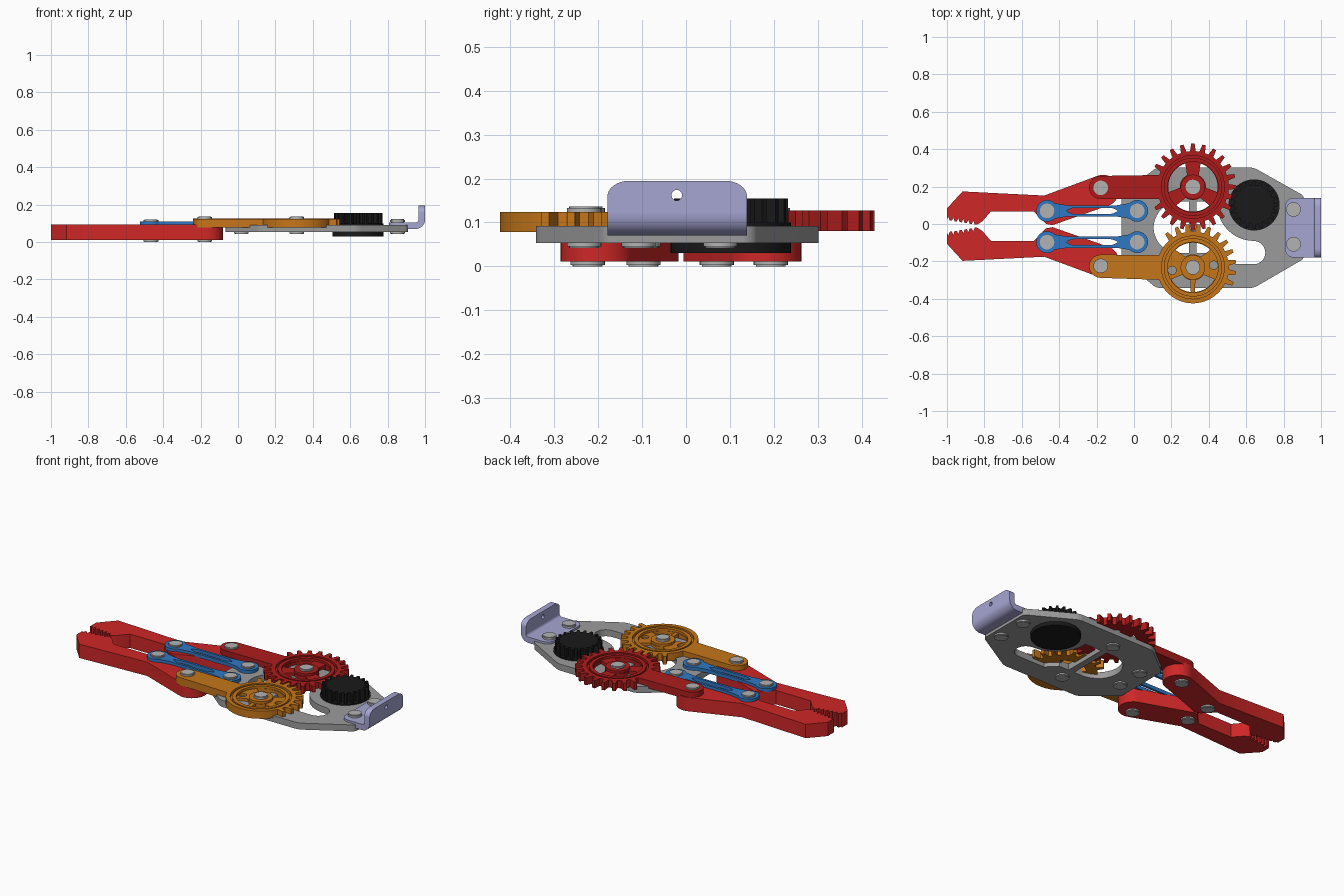
import bpy, bmesh
from math import sin, cos, radians
from mathutils import Matrix, Vector

if "Cube" in bpy.data.objects:
    bpy.data.objects.remove(bpy.data.objects["Cube"])


def material(name, rgb):
    m = bpy.data.materials.new(name)
    m.diffuse_color = (*rgb, 1)
    m.use_nodes = True
    m.node_tree.nodes["Principled BSDF"].inputs["Base Color"].default_value = m.diffuse_color
    return m


RED = material("jaw_red", (0.62, 0.02, 0.02))
DARK_RED = material("gear_red", (0.42, 0.012, 0.012))
ORANGE = material("gear_orange", (0.56, 0.18, 0.01))
BLUE = material("link_blue", (0.03, 0.19, 0.55))
LILAC = material("bracket_lilac", (0.38, 0.38, 0.65))
BLACK = material("motor_black", (0.01, 0.01, 0.01))
STEEL = material("rivet_steel", (0.45, 0.45, 0.45))
GREY = material("plate_grey", (0.33, 0.33, 0.33))


def arc(cx, cy, r, a0=0, a1=360, n=16):
    return [(cx + r * cos(radians(a0 + (a1 - a0) * i / n)),
             cy + r * sin(radians(a0 + (a1 - a0) * i / n))) for i in range(n + 1)]


def circle(cx, cy, r, n=40):
    return arc(cx, cy, r, 0, 360, n)[:-1]


def rounded(pts, radius, only=None):
    """Round the corners of a polygon (all, or the listed ones)."""
    out = []
    for i, p in enumerate(pts):
        p = Vector(p)
        if only is not None and i not in only:
            out.append(tuple(p))
            continue
        a, b = Vector(pts[i - 1]) - p, Vector(pts[(i + 1) % len(pts)]) - p
        a = a.normalized() * min(radius, a.length * 0.48)
        b = b.normalized() * min(radius, b.length * 0.48)
        for k in range(9):
            t = k / 8
            # weighted curve close to a circular arc
            w = [(1 - t) ** 2, 1.414 * t * (1 - t), t * t]
            out.append(tuple(p + (a * w[0] + b * w[2]) / sum(w)))
    return out


def part(name, mat, layers):
    """Join flat layers (loops, low, high[, matrix]); inner loops become holes."""
    bm = bmesh.new()
    for loops, lo, hi, *mx in layers:
        cu = bpy.data.curves.new("tmp", 'CURVE')
        cu.dimensions, cu.fill_mode, cu.extrude = '2D', 'BOTH', (hi - lo) / 2
        for loop in loops:
            s = cu.splines.new('POLY')
            s.points.add(len(loop) - 1)
            for pt, (x, y) in zip(s.points, loop):
                pt.co = (x, y, 0, 1)
            s.use_cyclic_u = True
        ob = bpy.data.objects.new("tmp", cu)
        bpy.context.collection.objects.link(ob)
        dg = bpy.context.evaluated_depsgraph_get()
        me = bpy.data.meshes.new_from_object(ob.evaluated_get(dg))
        bpy.data.objects.remove(ob)
        me.transform(Matrix.Translation((0, 0, (lo + hi) / 2)))
        if mx:
            me.transform(mx[0])
        layer = bmesh.new()
        layer.from_mesh(me)
        bmesh.ops.remove_doubles(layer, verts=layer.verts, dist=1e-5)
        bmesh.ops.recalc_face_normals(layer, faces=layer.faces)
        layer.to_mesh(me)
        layer.free()
        bm.from_mesh(me)
    mesh = bpy.data.meshes.new(name)
    bm.to_mesh(mesh)
    bm.free()
    mesh.materials.clear()
    mesh.materials.append(mat)
    ob = bpy.data.objects.new(name, mesh)
    bpy.context.collection.objects.link(ob)
    return ob


def toothed(cx, cy, root, tip, n, phase, a0, a1, teeth0, teeth1):
    """Gear outline from angle a0 to a1, with teeth only inside teeth0..teeth1."""
    pitch = 360 / n
    pts = []
    for i in range(-n, n + 1):
        c = i * pitch + phase
        for off, r in ((-0.3, root), (-0.15, tip), (0.15, tip), (0.3, root)):
            a = c + off * pitch
            if a0 <= a < a1:
                rr = r if teeth0 <= c <= teeth1 else root
                pts.append((cx + rr * cos(radians(a)), cy + rr * sin(radians(a))))
    return pts


# base plate with two openings divided by a strut
outline = [(-0.067, 0.155), (0.12, 0.302), (0.64, 0.302), (0.91, 0.15),
           (0.91, -0.185), (0.64, -0.342), (0.12, -0.342), (-0.067, -0.19)]
left_hole = rounded([(0.295, 0.12), (0.19, 0.12), (0.105, 0.04), (0.105, -0.08),
                     (0.19, -0.155), (0.295, -0.155)], 0.06, (1, 2, 3, 4))
right_hole = ([(0.335, 0.12)] + arc(0.64, 0.105, 0.195, 176, 268)
              + arc(0.64, -0.153, 0.062, 90, -90) + [(0.46, -0.215), (0.40, -0.155), (0.335, -0.155)])
part("base_plate", GREY, [([rounded(outline, 0.02), left_hole, right_hole], 0.053, 0.092)])

# toothed gripping jaws
AXIS = -0.0115
teeth = []
for i in range(6):
    x = -0.84 - 0.16 * i / 6
    y = -0.004 + 0.026 * i / 6
    teeth += [(x, y), (x - 0.012, y + 0.001), (x - 0.02, y + 0.022)]
jaw = ([(-0.435, -0.006), (-0.47, 0.0), (-0.535, 0.067), (-0.765, 0.067), (-0.81, 0.015)] + teeth
       + [(-1.0, 0.024), (-1.0, 0.083), (-0.917, 0.174), (-0.48, 0.152)]
       + arc(-0.165, 0.178, 0.085, 112, -62))
part("jaw_upper", RED, [([jaw], 0.011, 0.094)])
part("jaw_lower", RED, [([[(x, 2 * AXIS - y) for x, y in jaw]], 0.011, 0.094)])


# drive gears with their arms
def window(cx, cy, mid, half):
    return arc(cx, cy, 0.132, mid - half, mid + half, 12) + arc(cx, cy, 0.07, mid + half * 0.8, mid - half * 0.8, 8)


def gear_arm(name, mat, cy, arm_y, phase, t0, t1, holes, z):
    cx = 0.315
    body = toothed(cx, cy, 0.192, 0.232, 24, phase, -161, 161, t0, t1)
    body += arc(-0.178, arm_y, 0.062, 90, 270, 16)
    part(name, mat, [
        ([body, circle(cx, cy, 0.168)], z, z + 0.046),
        ([circle(cx, cy, 0.17)] + holes, z, z + 0.030),
        ([circle(cx, cy, 0.156), circle(cx, cy, 0.135)], z + 0.025, z + 0.044),
        ([circle(cx, cy, 0.066)], z + 0.001, z + 0.044)])


gear_arm("red_gear_arm", DARK_RED, 0.198, 0.195, 0, -150, 150,
         [window(0.315, 0.198, m, 42) for m in (30, 150, 270)], 0.081)
OY = -0.232
gear_arm("orange_gear_arm", ORANGE, OY, -0.226, 7.5, -25, 128,
         [window(0.315, OY, m, h) for m, h in ((90, 45), (237, 28), (303, 28))]
         + [circle(0.315 + 0.112 * cos(radians(a)), OY + 0.112 * sin(radians(a)), 0.022, 20)
            for a in (6, 188)], 0.078)

# slotted blue links
LINK_A, LINK_B = -0.465, 0.017
link_rows = (0.070, -0.097)
for tag, y in zip(("upper", "lower"), link_rows):
    edge = (arc(LINK_A, y, 0.058, 45, 315, 24) + [(LINK_A + 0.11, y - 0.03), (LINK_B - 0.11, y - 0.03)]
            + arc(LINK_B, y, 0.058, 225, 495, 24) + [(LINK_B - 0.11, y + 0.03), (LINK_A + 0.11, y + 0.03)])
    slot = rounded([(LINK_A + 0.1, y), (LINK_A + 0.135, y + 0.016), (LINK_B - 0.135, y + 0.016),
                    (LINK_B - 0.1, y), (LINK_B - 0.135, y - 0.016), (LINK_A + 0.135, y - 0.016)], 0.01)
    part("link_" + tag, BLUE, [([edge, slot], 0.090, 0.111)])

# motor body and spur gear
MX, MY = 0.642, 0.102
part("motor", BLACK, [
    ([circle(MX, MY, 0.137, 56)], 0.03, 0.1),
    ([toothed(MX, MY, 0.105, 0.13, 20, 0, -180, 179.9, -180, 179)], 0.095, 0.155)])

# bent mounting bracket
UPRIGHT = Matrix(((0, 0, 1, 0), (1, 0, 0, 0), (0, 1, 0, 0), (0, 0, 0, 1)))
SIDEWAYS = Matrix(((1, 0, 0, 0), (0, 0, -1, 0), (0, 1, 0, 0), (0, 0, 0, 1)))
Y0, Y1 = -0.179, 0.139
bend = arc(0.95, 0.12, 0.05, -90, 0, 10) + arc(0.95, 0.12, 0.015, 0, -90, 10)
part("mount_bracket", LILAC, [
    ([rounded([(0.95, Y0), (0.95, Y1), (0.808, Y1), (0.808, Y0)], 0.045, (2, 3))], 0.07, 0.105),
    ([bend], -Y1, -Y0, SIDEWAYS),
    ([rounded([(Y0, 0.12), (Y1, 0.12), (Y1, 0.195), (Y0, 0.195)], 0.05, (2, 3)),
      circle(-0.021, 0.162, 0.012, 20)], 0.965, 1.0, UPRIGHT)])

# rivets
rivets = [(-0.178, 0.193, 0.0, 0.136), (-0.178, -0.224, 0.0, 0.136),
          (0.315, 0.198, 0.042, 0.136), (0.315, OY, 0.042, 0.136),
          (0.853, 0.078, 0.042, 0.122), (0.853, -0.108, 0.042, 0.122)]
for y in link_rows:
    rivets += [(LINK_A, y, 0.0, 0.12), (LINK_B, y, 0.042, 0.12)]
for i, (x, y, lo, hi) in enumerate(rivets):
    part(f"rivet_{i + 1}", STEEL, [
        ([circle(x, y, 0.034, 28)], lo, hi),
        ([circle(x, y, 0.039, 28)], lo + 0.003, lo + 0.014),
        ([circle(x, y, 0.039, 28)], hi - 0.014, hi - 0.003)])

# smooth the round sides, keep edges crisp
for ob in bpy.data.objects:
    ob.select_set(True)
    bpy.context.view_layer.objects.active = ob
bpy.ops.object.shade_smooth_by_angle(angle=radians(28))
